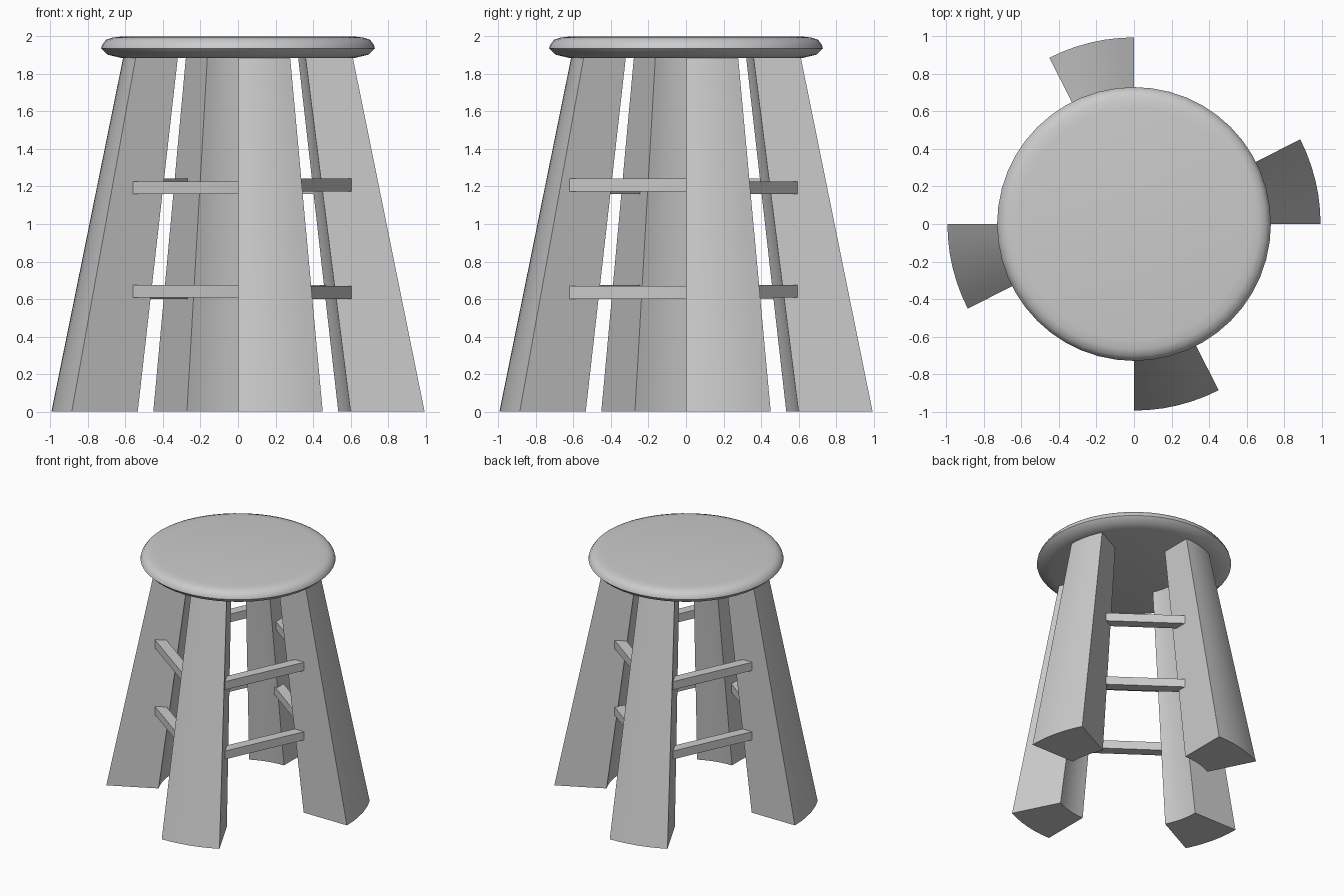
import bpy, bmesh
from math import sin, cos, radians, pi
from mathutils import Vector

if "Cube" in bpy.data.objects:
    bpy.data.objects.remove(bpy.data.objects["Cube"])


def make_object(name, bm, smooth_angle=None):
    bmesh.ops.recalc_face_normals(bm, faces=bm.faces)
    mesh = bpy.data.meshes.new(name)
    bm.to_mesh(mesh)
    bm.free()
    obj = bpy.data.objects.new(name, mesh)
    bpy.context.collection.objects.link(obj)
    if smooth_angle:
        bpy.ops.object.select_all(action='DESELECT')
        obj.select_set(True)
        bpy.context.view_layer.objects.active = obj
        bpy.ops.object.shade_smooth_by_angle(angle=radians(smooth_angle))
    return obj


def bridge(bm, bottom, top):
    n = len(bottom)
    for i in range(n):
        j = (i + 1) % n
        bm.faces.new((bottom[i], bottom[j], top[j], top[i]))


def seat():
    profile = [(0.62, 1.885), (0.695, 1.903), (0.73, 1.937), (0.725, 1.955),
               (0.705, 1.982), (0.67, 1.994), (0.62, 2.0)]
    sides = 48
    bm = bmesh.new()
    rings = [[bm.verts.new((r * cos(2 * pi * i / sides), r * sin(2 * pi * i / sides), z))
              for i in range(sides)] for r, z in profile]
    for low, high in zip(rings, rings[1:]):
        bridge(bm, low, high)
    bm.faces.new(rings[0])
    bm.faces.new(rings[-1])
    make_object("seat", bm, 60)


def leg(name, start):
    # tapered slice of a hollow cone
    steps, sweep = 6, 27
    angles = [radians(start + sweep * i / steps) for i in range(steps + 1)]
    bm = bmesh.new()

    def ring(inner, outer, z):
        pts = [(outer, a) for a in angles] + [(inner, a) for a in reversed(angles)]
        return [bm.verts.new((r * cos(a), r * sin(a), z)) for r, a in pts]

    low, high = ring(0.60, 0.995, 0), ring(0.36, 0.612, 1.89)
    bridge(bm, low, high)
    bm.faces.new(low)
    bm.faces.new(high)
    make_object(name, bm, 35)


def rung(name, a, b, z, width=0.08, height=0.068):
    # a-b is the outer edge; the width goes towards the stool's centre
    a, b = Vector(a), Vector(b)
    along = (b - a).normalized()
    a, b = a - along * 0.01, b + along * 0.01
    side = Vector((-along.y, along.x))
    if side.dot(a + b) > 0:
        side = -side
    bm = bmesh.new()
    corners = [a, b, b + side * width, a + side * width]
    low, high = [[bm.verts.new((p.x, p.y, h)) for p in corners]
                 for h in (z - height / 2, z + height / 2)]
    bridge(bm, low, high)
    bm.faces.new(low)
    bm.faces.new(high)
    make_object(name, bm)


seat()

for name, start in (("right", 0), ("back", 90), ("left", 180), ("front", 270)):
    leg(name + "_leg", start)

# rungs: outer edge ends, upper and lower heights
gaps = {
    "front_right": ((0.316, -0.62), (0.605, 0), 1.208, 0.635),
    "back_left": ((-0.316, 0.62), (-0.605, 0), 1.208, 0.635),
    "front_left": ((-0.56, -0.285), (0, -0.69), 1.193, 0.642),
    "back_right": ((0.48, 0.245), (0, 0.595), 1.193, 0.642),
}
for name, (a, b, upper, lower) in gaps.items():
    rung(name + "_upper_rung", a, b, upper)
    rung(name + "_lower_rung", a, b, lower)
